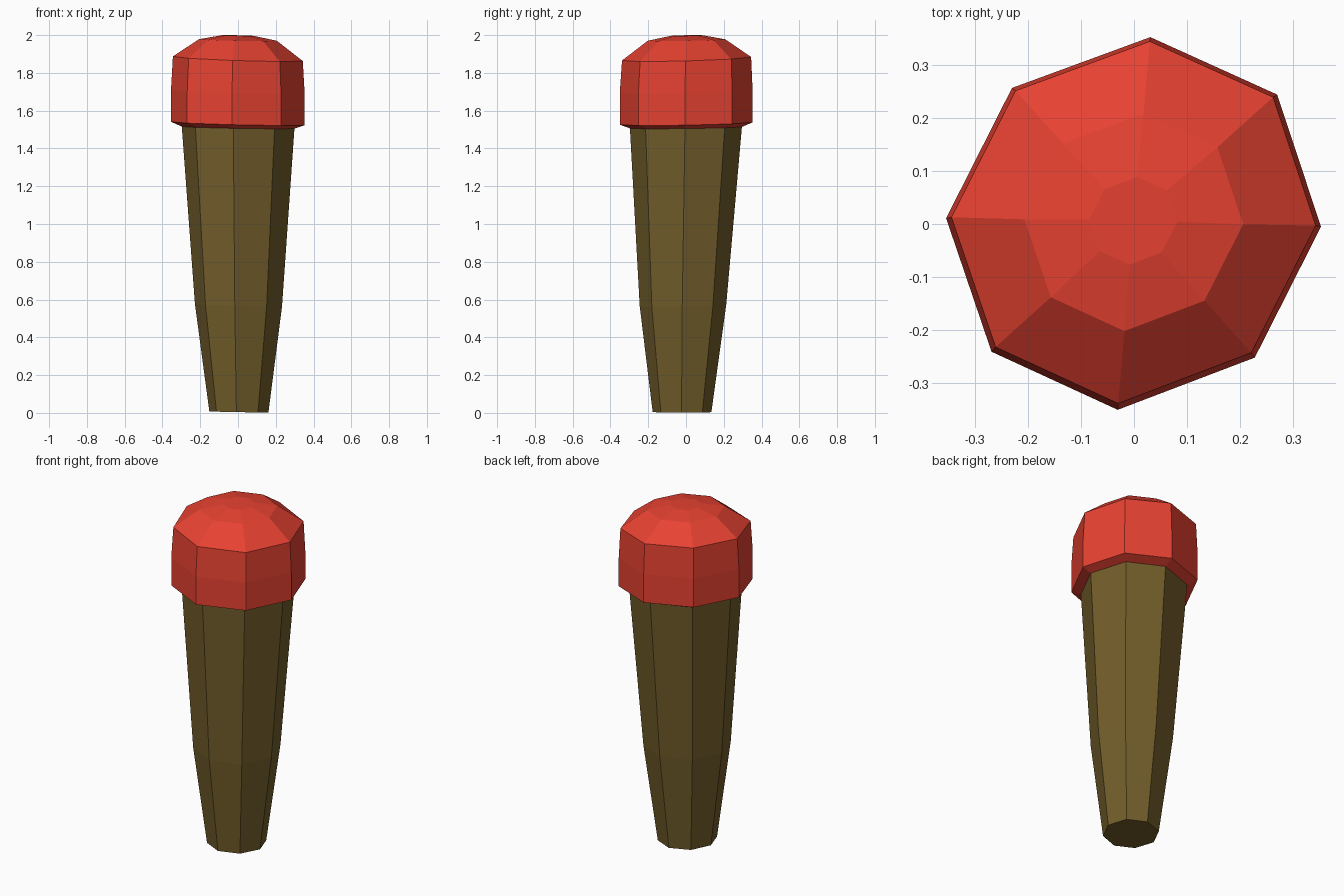
import bpy, bmesh, math

if "Cube" in bpy.data.objects:
    bpy.data.objects.remove(bpy.data.objects["Cube"])

# Slightly uneven hand-cut octagon: angle in degrees and relative radius
OCTAGON = [(-1, 1.0), (42, 1.03), (85, 1.0), (132, .975),
           (178.4, 1.005), (222, 1.025), (265, 1.0), (312, .965)]


def material(name, color):
    m = bpy.data.materials.new(name)
    m.diffuse_color = (*color, 1)
    m.use_nodes = True
    m.node_tree.nodes["Principled BSDF"].inputs["Base Color"].default_value = m.diffuse_color
    return m


def lofted(name, rings, mat):
    """Loft octagon rings (radius, z, centre x, centre y, tilt x, tilt y)."""
    bm = bmesh.new()
    loops = []
    for r, z, cx, cy, tx, ty in rings:
        loop = []
        for deg, k in OCTAGON:
            x = r * k * math.cos(math.radians(deg))
            y = r * k * math.sin(math.radians(deg))
            loop.append(bm.verts.new((x + cx, y + cy, z + tx * x + ty * y)))
        loops.append(loop)
    n = len(OCTAGON)
    for a, b in zip(loops, loops[1:]):
        for i in range(n):
            j = (i + 1) % n
            bm.faces.new((a[i], a[j], b[j], b[i]))
    bm.faces.new(loops[0][::-1])
    bm.faces.new(loops[-1])
    bmesh.ops.recalc_face_normals(bm, faces=bm.faces)
    me = bpy.data.meshes.new(name)
    bm.to_mesh(me)
    bm.free()
    me.materials.append(mat)
    ob = bpy.data.objects.new(name, me)
    bpy.context.collection.objects.link(ob)
    return ob


# Tapered wooden shaft, leaning slightly at the foot
lofted("shaft", [
    (.156, .004, .005, -.021, -.02, 0),
    (.230, .57, .003, -.016, -.03, .02),
    (.299, 1.53, .001, 0, -.03, .02),
], material("wood", (.171, .112, .024)))

# Faceted red head with a low dome
lofted("head", [
    (.297, 1.51, 0, 0, -.02, .015),
    (.353, 1.532, 0, .001, -.025, .02),
    (.353, 1.70, 0, .001, -.03, .025),
    (.343, 1.875, 0, .003, -.035, .03),
    (.206, 1.974, 0, .003, -.02, .02),
    (.083, 1.998, -.001, .006, -.02, .015),
], material("red", (.80, .054, .031)))
